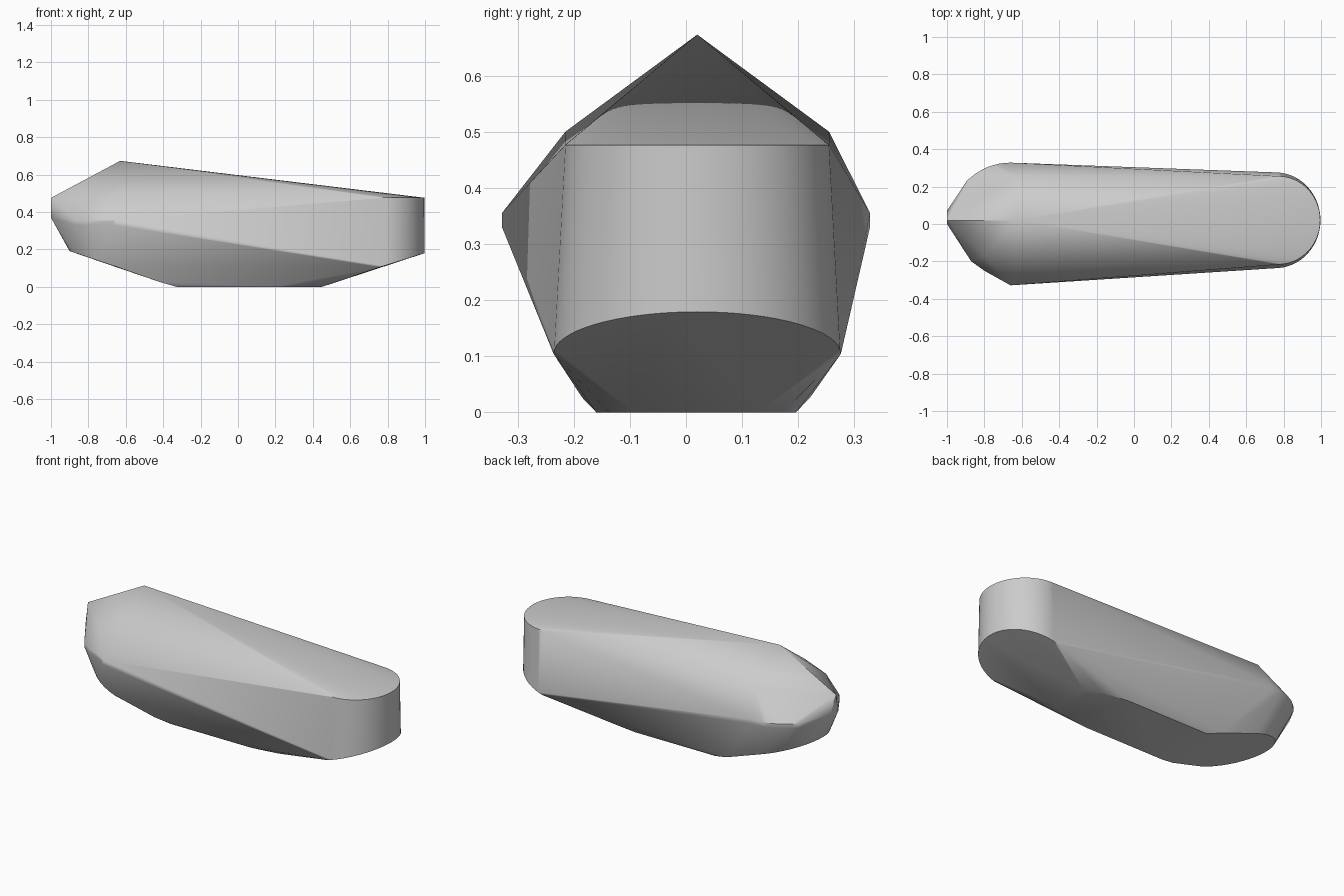
import bpy
import bmesh
from math import sin, cos, pi, radians

cube = bpy.data.objects.get("Cube")
if cube:
    bpy.data.objects.remove(cube, do_unlink=True)

mat = bpy.data.materials.new("plain_grey")
mat.use_nodes = True
grey = (0.6, 0.6, 0.6, 1)
mat.diffuse_color = grey
mat.node_tree.nodes["Principled BSDF"].inputs["Base Color"].default_value = grey


def arc(cx, cy, rx, ry, start, end, steps, height):
    """Points on an elliptical arc, with height given as a function of x."""
    pts = []
    for i in range(steps + 1):
        a = radians(start + (end - start) * i / steps)
        x, y = cx + rx * cos(a), cy + ry * sin(a)
        pts.append((x, y, height(x)))
    return pts


points = []
# Rounded blunt end: flat top rim and sloping lower rim
points += arc(0.77, 0.02, 0.226, 0.236, -90, 90, 32, lambda x: 0.476)
points += arc(0.755, 0.02, 0.242, 0.256, -90, 90, 32, lambda x: 0.18 - 0.31 * (1 - x))

# Ridge peak and shoulders
points += [(-0.63, 0.02, 0.673), (-0.63, 0.255, 0.5), (-0.63, -0.215, 0.5),
           (-0.8, -0.17, 0.475)]

# Widest band around the pointed end
for z in (0.33, 0.355):
    points += arc(-0.66, 0, 0.328, 0.328, 90, 136, 8, lambda x: z)
    points += [(-0.66, -0.328, z), (-0.8, -0.25, z), (-0.87, -0.2, z)]

# Nose edge
points += [(-1, 0.02, 0.475), (-1, 0.0, 0.37), (-1, 0.07, 0.38)]

# Lower rim of the pointed end, sloping up towards the nose
points += arc(-0.65, 0, 0.25, 0.225, 90, 270, 20, lambda x: 0.19 - 0.333 * (x + 0.9))

# Flat underside, with a small chamfer at the pointed end
for side in (-1, 1):
    for x, w, z in ((-0.42, 0.203, 0.026), (-0.33, 0.178, 0),
                    (0.2, 0.178, 0), (0.36, 0.155, 0), (0.45, 0.11, 0)):
        points.append((x, 0.018 + side * w, z))

# Wrap all the rims in one convex skin
bm = bmesh.new()
for p in points:
    bm.verts.new(p)
bmesh.ops.remove_doubles(bm, verts=bm.verts, dist=0.0005)
bmesh.ops.convex_hull(bm, input=bm.verts[:])
loose = [v for v in bm.verts if not v.link_faces]
bmesh.ops.delete(bm, geom=loose, context='VERTS')
bmesh.ops.dissolve_limit(bm, angle_limit=radians(0.5), verts=bm.verts[:], edges=bm.edges[:])
bmesh.ops.recalc_face_normals(bm, faces=bm.faces)

mesh = bpy.data.meshes.new("tapered_body")
bm.to_mesh(mesh)
bm.free()
body = bpy.data.objects.new("tapered_body", mesh)
bpy.context.collection.objects.link(body)
mesh.materials.append(mat)

bpy.ops.object.select_all(action='DESELECT')
body.select_set(True)
bpy.context.view_layer.objects.active = body
bpy.ops.object.shade_smooth_by_angle(angle=radians(30))
